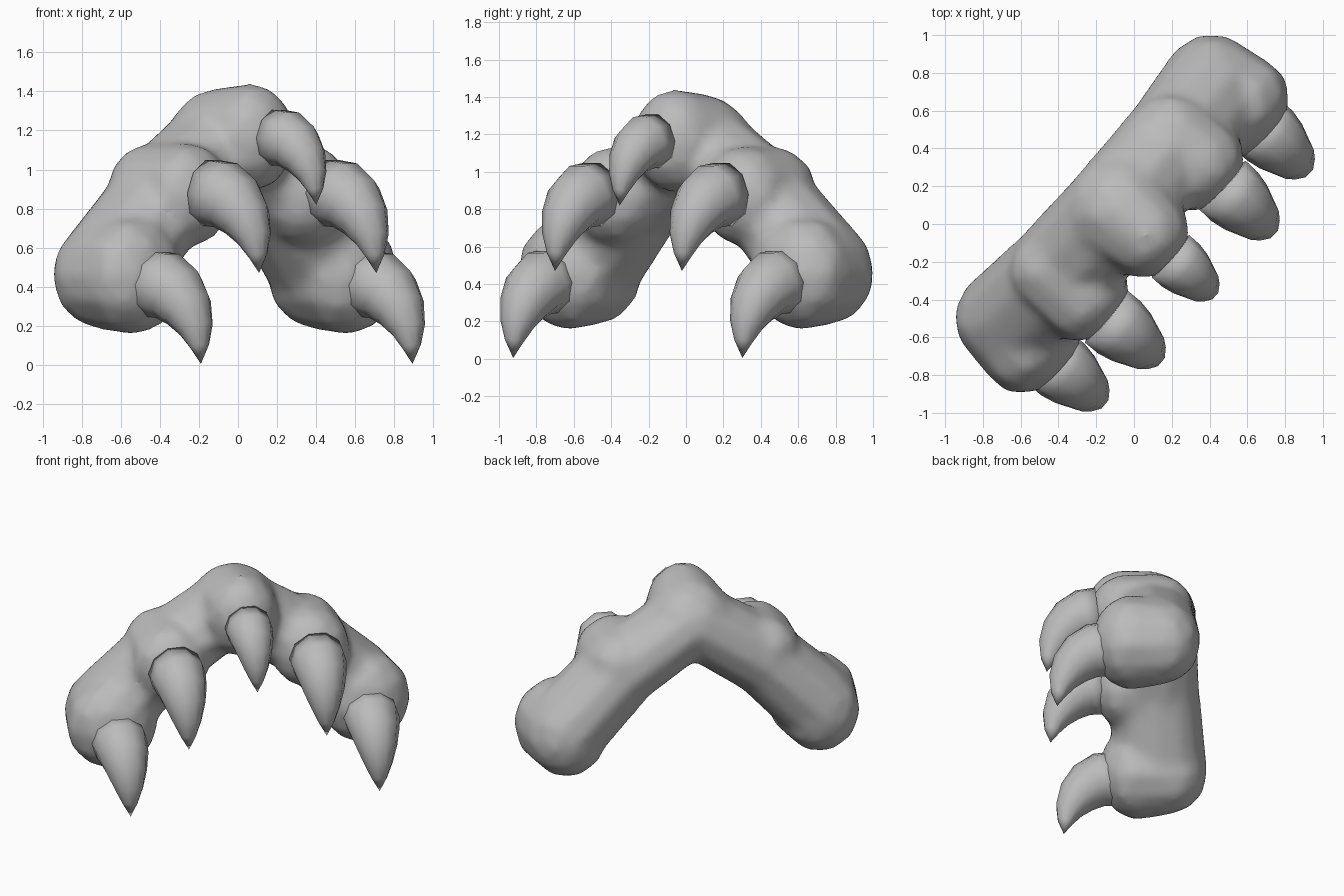
import bpy, bmesh
from math import radians, sin, cos, pi
from mathutils import Matrix, Vector

if "Cube" in bpy.data.objects:
    bpy.data.objects.remove(bpy.data.objects["Cube"])

TURN = Matrix.Rotation(radians(48.5), 4, 'Z')

grey = bpy.data.materials.new("stone grey")
grey.use_nodes = True
grey.diffuse_color = (0.5, 0.5, 0.5, 1)
grey.node_tree.nodes["Principled BSDF"].inputs["Base Color"].default_value = (0.5, 0.5, 0.5, 1)


def make_object(name, bm):
    bmesh.ops.recalc_face_normals(bm, faces=bm.faces)
    for face in bm.faces:
        face.smooth = True
    mesh = bpy.data.meshes.new(name)
    bm.to_mesh(mesh)
    bm.free()
    mesh.materials.append(grey)
    ob = bpy.data.objects.new(name, mesh)
    bpy.context.scene.collection.objects.link(ob)
    return ob


def sphere_points():
    ball = bmesh.new()
    bmesh.ops.create_icosphere(ball, subdivisions=2, radius=1)
    points = [v.co.copy() for v in ball.verts]
    ball.free()
    return points


BALL = sphere_points()


def add_hull(bm, blobs):
    """Convex hull round ellipsoids given as (centre, radii)."""
    verts = []
    for centre, radii in blobs:
        m = TURN @ Matrix.Translation(centre) @ Matrix.Diagonal((*radii, 1))
        verts += [bm.verts.new(m @ p) for p in BALL]
    bmesh.ops.convex_hull(bm, input=verts)
    loose = [v for v in bm.verts if not v.link_faces]
    bmesh.ops.delete(bm, geom=loose, context='VERTS')


# Paw: an arched bar with five rounded toes, fused into one skin
bm = bmesh.new()
for s in (-1, 1):
    knee = ((s * 0.46, 0.12, 0.85), (0.24, 0.29, 0.26))
    add_hull(bm, [((0, 0.12, 1.16), (0.25, 0.28, 0.23)), knee])
    add_hull(bm, [knee, ((s * 0.82, 0.14, 0.49), (0.26, 0.31, 0.29))])
    # outer toe and foot
    add_hull(bm, [((s * 0.83, 0.21, 0.46), (0.26, 0.24, 0.28)),
                  ((s * 0.83, -0.02, 0.46), (0.30, 0.23, 0.31))])
    # inner toe
    add_hull(bm, [((s * 0.47, 0.18, 0.89), (0.24, 0.22, 0.25)),
                  ((s * 0.46, -0.07, 0.87), (0.26, 0.21, 0.27))])
# middle toe
add_hull(bm, [((0, 0.13, 1.16), (0.28, 0.25, 0.26)),
              ((0, -0.10, 1.165), (0.24, 0.21, 0.28))])
paw = make_object("paw", bm)
remesh = paw.modifiers.new("fuse", 'REMESH')
remesh.mode = 'VOXEL'
remesh.voxel_size = 0.03
remesh.use_smooth_shade = True
soften = paw.modifiers.new("soften", 'SMOOTH')
soften.factor = 0.5
soften.iterations = 8

# Claws: tapered rings along a downward hook, measured back from the tip
HOOK = [(-0.33, 0.41, 0.178), (-0.24, 0.40, 0.178), (-0.16, 0.355, 0.162),
        (-0.085, 0.275, 0.132), (-0.033, 0.18, 0.092), (-0.008, 0.09, 0.05)]
SIDES = 10


def claw(name, tip, splay, size):
    bm = bmesh.new()
    place = TURN @ Matrix.Translation(tip) @ Matrix.Rotation(splay, 4, 'Z') @ Matrix.Scale(size, 4)
    rings = []
    for i, (out, z, r) in enumerate(HOOK):
        a, b = HOOK[max(i - 1, 0)], HOOK[min(i + 1, len(HOOK) - 1)]
        along = Vector((0, a[0] - b[0], b[1] - a[1])).normalized()
        side = Vector((1, 0, 0))
        up = side.cross(along)
        rings.append([bm.verts.new(place @ (Vector((0, -out, z)) + r * (side * cos(t) + up * sin(t))))
                      for t in (2 * pi * k / SIDES for k in range(SIDES))])
    point = bm.verts.new(place @ Vector((0, 0, 0)))
    bm.faces.new(rings[0])
    for k in range(SIDES):
        n = (k + 1) % SIDES
        for p, q in zip(rings, rings[1:]):
            bm.faces.new((p[k], p[n], q[n], q[k]))
        bm.faces.new((rings[-1][k], rings[-1][n], point))
    make_object(name, bm)


claw("middle_claw", (0, -0.535, 0.82), 0, 0.84)
for s, label in ((-1, "right"), (1, "left")):
    claw(label + "_inner_claw", (s * 0.453, -0.545, 0.47), s * radians(-2), 1)
    claw(label + "_outer_claw", (s * 0.818, -0.47, 0.005), s * radians(-2), 1)
